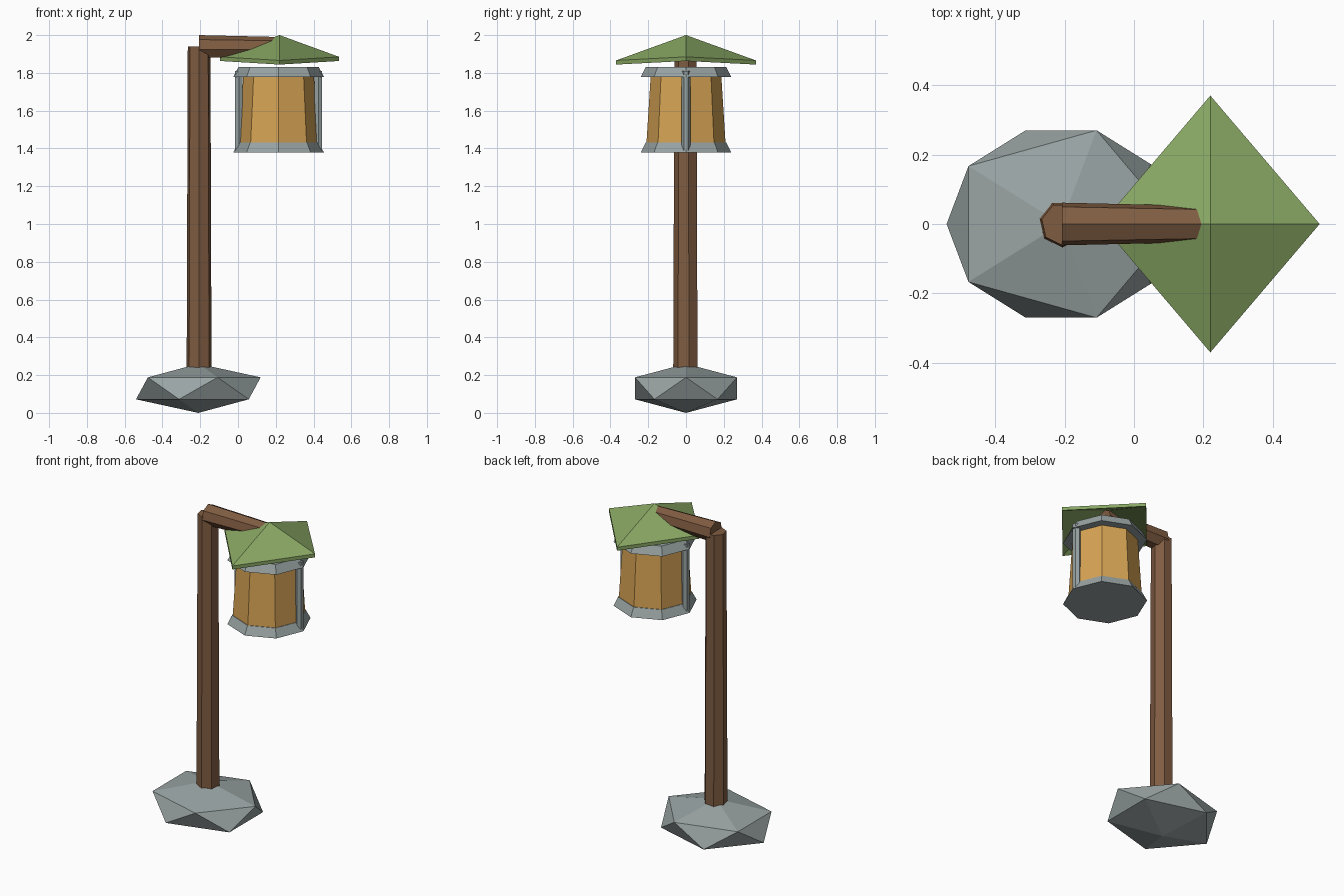
import bpy, bmesh, math
from mathutils import Vector, Matrix

if "Cube" in bpy.data.objects:
    bpy.data.objects.remove(bpy.data.objects["Cube"])


def material(name, srgb):
    m = bpy.data.materials.new(name)
    m.diffuse_color = [((c + 0.055) / 1.055) ** 2.4 for c in srgb] + [1.0]
    m.use_nodes = True
    m.node_tree.nodes["Principled BSDF"].inputs["Base Color"].default_value = m.diffuse_color
    return m


wood = material("wood brown", (0.50, 0.36, 0.255))
leaf = material("roof green", (0.53, 0.65, 0.385))
stone = material("stone grey", (0.60, 0.64, 0.64))
glow = material("amber glass", (0.84, 0.64, 0.33))


def finish(name, bm, mat):
    bmesh.ops.recalc_face_normals(bm, faces=bm.faces)
    mesh = bpy.data.meshes.new(name)
    bm.to_mesh(mesh)
    bm.free()
    mesh.materials.append(mat)
    obj = bpy.data.objects.new(name, mesh)
    bpy.context.collection.objects.link(obj)
    return obj


def prism(name, sides, start, length, r0, r1, phase, mat, along_x=False):
    """Tapered flat-sided prism running up z, or along x."""
    bm = bmesh.new()
    rings = []
    for r, t in ((r0, 0), (r1, length)):
        ring = []
        for i in range(sides):
            a = math.radians(phase) + math.tau * i / sides
            u, v = r * math.cos(a), r * math.sin(a)
            offset = Vector((t, u, v)) if along_x else Vector((u, v, t))
            ring.append(bm.verts.new(Vector(start) + offset))
        bm.faces.new(ring)
        rings.append(ring)
    for i in range(sides):
        j = (i + 1) % sides
        bm.faces.new((rings[0][i], rings[0][j], rings[1][j], rings[1][i]))
    return finish(name, bm, mat)


# Faceted boulder at the foot
bm = bmesh.new()
bmesh.ops.create_icosphere(bm, subdivisions=1, radius=1)
bmesh.ops.transform(bm, verts=bm.verts,
                    matrix=Matrix.Translation((-0.21, 0, 0.13)) @ Matrix.Diagonal((0.369, 0.3175, 0.13, 1)))
finish("base_stone", bm, stone)

# Seven-sided post and arm
prism("post", 7, (-0.206, 0, 0.12), 1.82, 0.068, 0.0615, -90, wood)
prism("arm", 7, (-0.207, 0, 1.937), 0.427, 0.063, 0.053, 90, wood, along_x=True)

# Thin pyramid roof: upper and lower skins joined by a rim
bm = bmesh.new()
skins = []
for drop in (0, 0.022):
    apex = bm.verts.new((0.22, 0, 2.0 - drop))
    corners = [bm.verts.new((0.22 + x, y, z - drop)) for x, y, z in
               ((0.315, 0, 1.885), (0, 0.37, 1.866), (-0.315, 0, 1.885), (0, -0.37, 1.866))]
    for i in range(4):
        bm.faces.new((apex, corners[i], corners[(i + 1) % 4]))
    skins.append(corners)
for i in range(4):
    j = (i + 1) % 4
    bm.faces.new((skins[0][i], skins[0][j], skins[1][j], skins[1][i]))
finish("roof", bm, leaf)

# Octagonal lantern: glass body, two flared bands, two side struts
CX = 0.215
prism("lantern_glass", 8, (CX, 0, 1.385), 0.43, 0.212, 0.185, 0, glow)
for name, z in (("lantern_bottom_band", 1.378), ("lantern_top_band", 1.778)):
    prism(name, 8, (CX, 0, z), 0.053, 0.24, 0.213, 0, stone)
for side, s in (("left", -1), ("right", 1)):
    prism("strut_" + side, 6, (CX + s * 0.211, 0, 1.39), 0.42, 0.023, 0.023, 30, stone)
